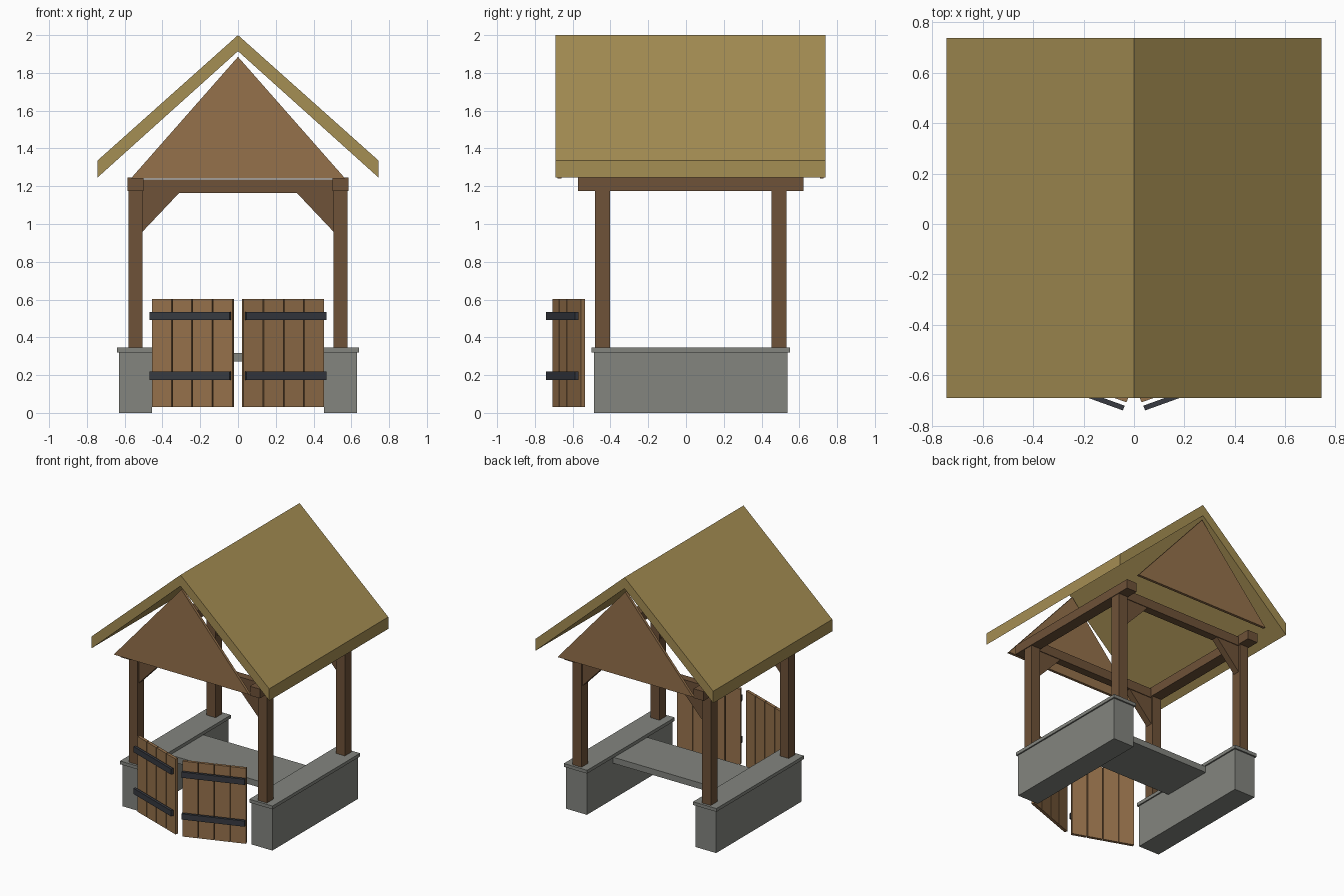
import bpy, bmesh, math
from mathutils import Matrix, Vector

if "Cube" in bpy.data.objects:
    bpy.data.objects.remove(bpy.data.objects["Cube"])


def material(name, rgb):
    m = bpy.data.materials.new(name)
    lin = [((c / 255 + 0.055) / 1.055) ** 2.4 for c in rgb]
    m.diffuse_color = (*lin, 1)
    m.use_nodes = True
    m.node_tree.nodes["Principled BSDF"].inputs["Base Color"].default_value = m.diffuse_color
    return m


THATCH = material("thatch", (165, 142, 83))
PLANK = material("plank brown", (149, 113, 75))
TIMBER = material("dark timber", (110, 82, 56))
STONE = material("grey stone", (131, 133, 127))
IRON = material("dark iron", (55, 58, 65))
YC = 0.025  # centre of the shelter in y


def finish(name, bm, mat):
    bmesh.ops.recalc_face_normals(bm, faces=bm.faces)
    me = bpy.data.meshes.new(name)
    bm.to_mesh(me)
    bm.free()
    me.materials.append(mat)
    ob = bpy.data.objects.new(name, me)
    bpy.context.collection.objects.link(ob)
    return ob


def box(name, x, y, z, mat, matrix=None):
    """Box from (min, max) ranges, optionally moved by a matrix."""
    bm = bmesh.new()
    bmesh.ops.create_cube(bm, size=1)
    for v in bm.verts:
        v.co = Vector([r[0] if c < 0 else r[1] for c, r in zip(v.co, (x, y, z))])
    if matrix:
        bm.transform(matrix)
    return finish(name, bm, mat)


def prism(name, pts, y0, y1, mat):
    """Extrude an (x, z) profile from y0 to y1."""
    bm = bmesh.new()
    f = bm.faces.new([bm.verts.new((x, y0, z)) for x, z in pts])
    ext = bmesh.ops.extrude_face_region(bm, geom=[f])
    verts = [g for g in ext["geom"] if isinstance(g, bmesh.types.BMVert)]
    bmesh.ops.translate(bm, verts=verts, vec=(0, y1 - y0, 0))
    return finish(name, bm, mat)


def span(a, b, s):
    return tuple(sorted((a * s, b * s)))


# Roof
prism("roof", [(-0.745, 1.245), (-0.745, 1.335), (0, 2.0), (0.745, 1.335),
               (0.745, 1.245), (0, 1.915)], -0.69, 0.738, THATCH)

# Gable boards, cross beams at each end
for end, s in (("front", -1), ("back", 1)):
    g = sorted((YC + s * 0.704, YC + s * 0.684))
    prism(end + "_gable", [(-0.568, 1.24), (0.568, 1.24), (0, 1.885)], *g, PLANK)
    yp = YC + s * 0.467
    box(end + "_cross_beam", (-0.52, 0.52), (yp - 0.03, yp + 0.03), (1.165, 1.235), TIMBER)

for side, s in (("left", -1), ("right", 1)):
    # Stone wall with its cap
    box(side + "_wall", span(0.455, 0.63, s), (-0.488, 0.538), (0, 0.32), STONE)
    box(side + "_wall_cap", span(0.445, 0.64, s), (-0.5, 0.55), (0.32, 0.345), STONE)
    # Long beam on the posts
    box(side + "_long_beam", span(0.5, 0.585, s), (-0.573, 0.623), (1.175, 1.245), TIMBER)
    for end, t in (("front", -1), ("back", 1)):
        # Post and corner brace
        yp = YC + t * 0.467
        box(f"{end}_{side}_post", span(0.505, 0.58, s), (yp - 0.039, yp + 0.039),
            (0.345, 1.175), TIMBER)
        prism(f"{end}_{side}_brace", [(s * 0.505, 1.166), (s * 0.505, 0.96), (s * 0.31, 1.166)],
              yp - 0.025, yp + 0.025, TIMBER)
    # Gate leaf, built along local x from the hinge, then swung outwards
    swing = (Matrix.Translation((s * 0.448, -0.534, 0))
             @ Matrix.Rotation(s * math.radians(19.8), 4, "Z"))
    pitch = 0.1145
    for i in range(4):
        box(f"{side}_gate_plank_{i + 1}", span(-i * pitch, -i * pitch - 0.109, s),
            (-0.022, 0), (0.03, 0.602), PLANK, swing)
    for where, z in (("lower", 0.175), ("upper", 0.492)):
        box(f"{side}_gate_{where}_strap", span(0, -0.45, s), (-0.057, -0.037),
            (z, z + 0.043), IRON, swing)

# Stone slab bridging the walls
box("bench_slab", (-0.46, 0.46), (YC - 0.2, YC + 0.2), (0.272, 0.318), STONE)
